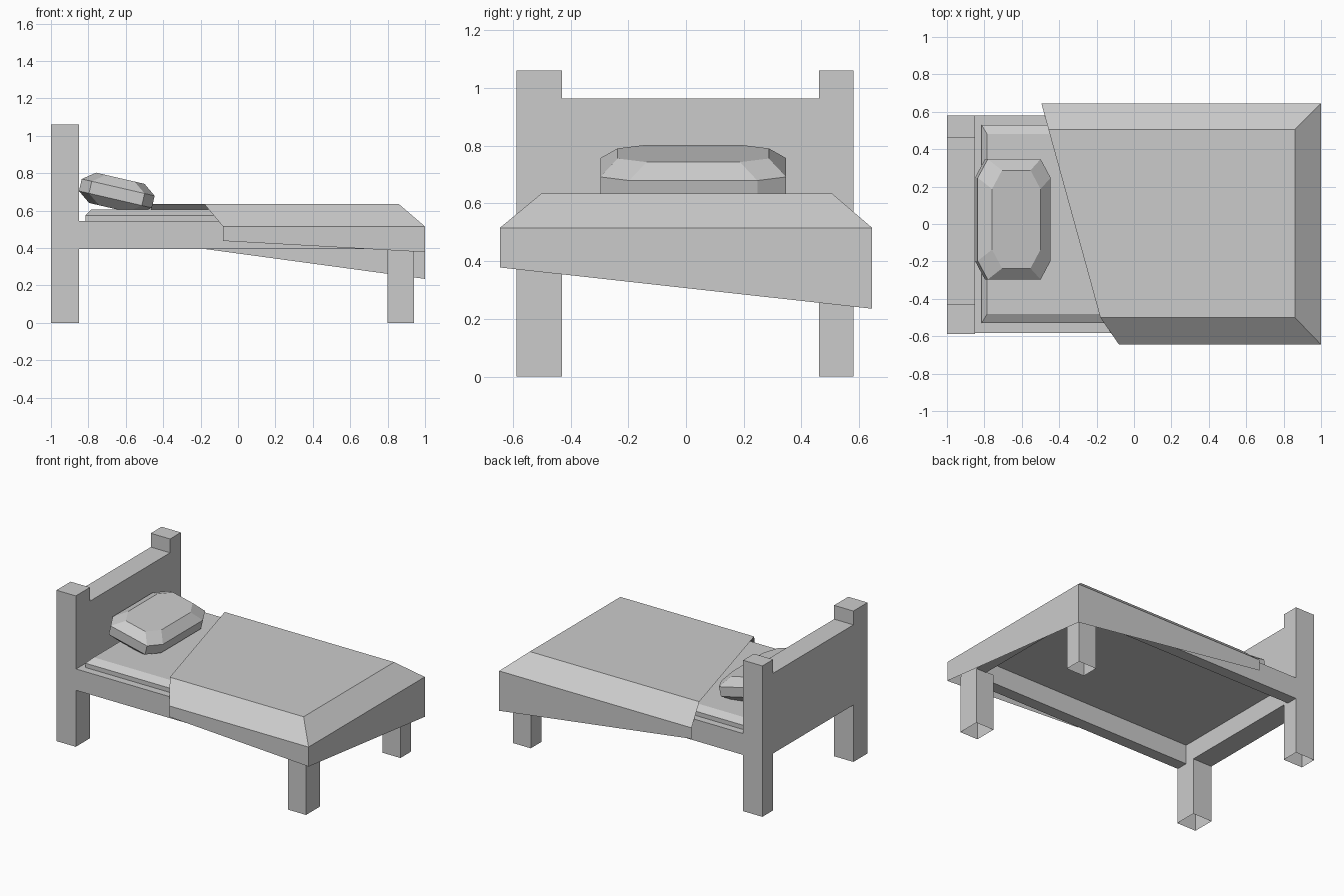
import bpy, math
from mathutils import Matrix, Vector

if "Cube" in bpy.data.objects:
    bpy.data.objects.remove(bpy.data.objects["Cube"])


def mesh(name, verts, faces):
    me = bpy.data.meshes.new(name)
    me.from_pydata(verts, [], faces)
    ob = bpy.data.objects.new(name, me)
    bpy.context.collection.objects.link(ob)
    return ob


def loft(name, rings, bottom=True, top=True):
    """Skin a stack of rings with the same point count."""
    n = len(rings[0])
    faces = [(r * n + i, r * n + (i + 1) % n, (r + 1) * n + (i + 1) % n, (r + 1) * n + i)
             for r in range(len(rings) - 1) for i in range(n)]
    if bottom:
        faces.append(tuple(reversed(range(n))))
    if top:
        faces.append(tuple(range((len(rings) - 1) * n, len(rings) * n)))
    return mesh(name, [p for ring in rings for p in ring], faces)


def rect(x0, x1, y0, y1, z):
    return [(x0, y0, z), (x1, y0, z), (x1, y1, z), (x0, y1, z)]


def box(name, x0, x1, y0, y1, z0, z1, **caps):
    return loft(name, [rect(x0, x1, y0, y1, z0), rect(x0, x1, y0, y1, z1)], **caps)


# Headboard: raised posts with a panel between them
y_sides = {"left": (-0.587, -0.43), "right": (0.46, 0.58)}
profile = [(-0.587, 0.4), (-0.43, 0.4), (0.46, 0.4), (0.58, 0.4), (0.58, 1.06),
           (0.46, 1.06), (0.46, 0.963), (-0.43, 0.963), (-0.43, 1.06), (-0.587, 1.06)]
loft("headboard", [[(x, y, z) for y, z in profile] for x in (-1, -0.85)])

# Legs, open at the floor
for side, (y0, y1) in y_sides.items():
    box("head_leg_" + side, -1, -0.85, y0, y1, 0, 0.4, bottom=False, top=False)
    box("foot_leg_" + side, 0.80, 0.94, y0, y1, 0, 0.4, bottom=False)

# Frame rails
box("side_rail_left", -0.85, 0.94, -0.583, -0.50, 0.395, 0.545)
box("side_rail_right", -0.85, 0.94, 0.50, 0.58, 0.395, 0.545)
box("foot_rail", 0.86, 0.94, -0.50, 0.50, 0.395, 0.545)
box("slat_base", -0.85, 0.86, -0.50, 0.50, 0.53, 0.545)

# Mattress with a bevelled top edge
loft("mattress", [rect(-0.815, 0.89, -0.53, 0.53, 0.545),
                  rect(-0.815, 0.89, -0.53, 0.53, 0.575),
                  rect(-0.785, 0.86, -0.48, 0.48, 0.605)])

# Blanket: open sheet with a slanted head edge and uneven hem
top = [(-0.18, -0.5, 0.635), (0.86, -0.5, 0.635), (0.86, 0.505, 0.635), (-0.457, 0.505, 0.635)]
edge = rect(-0.08, 1, -0.645, 0.645, 0.515)
edge[3] = (-0.495, 0.645, 0.515)
hem = [(p[0], p[1], z) for p, z in zip(edge, (0.438, 0.378, 0.235, 0.438))]
skirt = [(r + i, r + i + 1, r + i + 5, r + i + 4) for r in (0, 4) for i in range(3)]
mesh("blanket", top + edge + hem, [(0, 1, 2, 3)] + [f[::-1] for f in skirt])


# Pillow: faceted, tilted against the headboard
def octagon(a, b, ca, cb, z):
    return [(-a, -b + cb, z), (-a + ca, -b, z), (a - ca, -b, z), (a, -b + cb, z),
            (a, b - cb, z), (a - ca, b, z), (-a + ca, b, z), (-a, b - cb, z)]


pillow = loft("pillow", [octagon(0.133, 0.262, 0.055, 0.1, -0.083),
                         octagon(0.2, 0.322, 0.055, 0.1, -0.033),
                         octagon(0.2, 0.322, 0.055, 0.1, 0.033),
                         octagon(0.133, 0.262, 0.055, 0.1, 0.083)])
pillow.data.transform(Matrix.Translation(Vector((-0.648, 0.025, 0.692)))
                      @ Matrix.Rotation(math.radians(13), 4, 'Y'))
